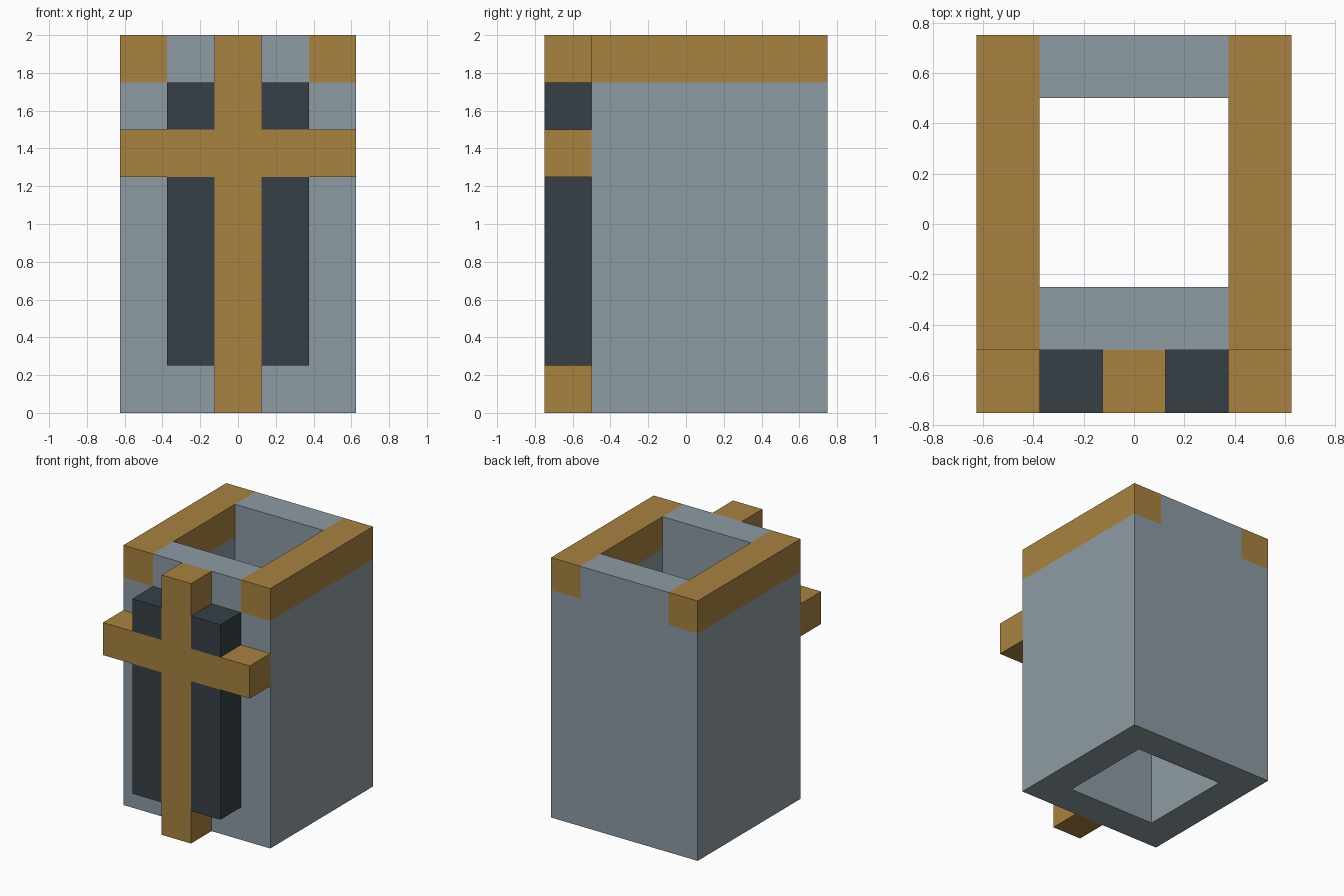
import bpy
import bmesh
from mathutils import Vector

cube = bpy.data.objects.get("Cube")
if cube:
    bpy.data.objects.remove(cube, do_unlink=True)


def material(name, rgb):
    mat = bpy.data.materials.new(name)
    mat.use_nodes = True
    colour = (*rgb, 1)
    mat.diffuse_color = colour
    bsdf = next(n for n in mat.node_tree.nodes if n.type == "BSDF_PRINCIPLED")
    bsdf.inputs["Base Color"].default_value = colour
    return mat


stone = material("blue grey stone", (0.266, 0.328, 0.371))
wood = material("golden wood", (0.392, 0.223, 0.051))
glass = material("dark slate", (0.037, 0.051, 0.063))

B = 0.25                      # width of one building block
HALF_X, HALF_Y = 2.5 * B, 3 * B
WALL_FRONT = -HALF_Y + B      # front plane of the tower


def finish(name, bm, *mats):
    bmesh.ops.recalc_face_normals(bm, faces=bm.faces)
    mesh = bpy.data.meshes.new(name)
    bm.to_mesh(mesh)
    bm.free()
    for mat in mats:
        mesh.materials.append(mat)
    obj = bpy.data.objects.new(name, mesh)
    bpy.context.collection.objects.link(obj)
    return obj


def extrude(bm, faces, offset):
    """Extrude faces and return the new cap."""
    made = bmesh.ops.extrude_face_region(bm, geom=faces, use_keep_orig=False)["geom"]
    verts = [g for g in made if isinstance(g, bmesh.types.BMVert)]
    bmesh.ops.translate(bm, verts=verts, vec=offset)
    return [g for g in made if isinstance(g, bmesh.types.BMFace)]


def grid(bm, us, vs, place, keep):
    """Fill the kept cells of a grid with quads; place maps (u, v) to space."""
    pts = [[bm.verts.new(place(u, v)) for v in vs] for u in us]
    faces = [bm.faces.new((pts[i][j], pts[i + 1][j], pts[i + 1][j + 1], pts[i][j + 1]))
             for i in range(len(us) - 1) for j in range(len(vs) - 1) if keep(i, j)]
    for v in [v for v in bm.verts if not v.link_faces]:
        bm.verts.remove(v)
    return faces


def solid(bm, faces, offset):
    """Turn a sheet of faces into a closed solid."""
    sheet = bmesh.ops.duplicate(bm, geom=faces)["geom"]
    top = extrude(bm, [f for f in sheet if isinstance(f, bmesh.types.BMFace)], offset)
    bmesh.ops.remove_doubles(bm, verts=bm.verts, dist=0.0001)
    return top


# Hollow tower: ring of walls, with a top course raised on it
bm = bmesh.new()
xs = (-HALF_X, -HALF_X + B, HALF_X - B, HALF_X)
ys = (WALL_FRONT, WALL_FRONT + B, HALF_Y - B, HALF_Y)
ring = grid(bm, xs, ys, lambda x, y: (x, y, 0), lambda i, j: (i, j) != (1, 1))
course = solid(bm, ring, Vector((0, 0, 7 * B)))
extrude(bm, course, Vector((0, 0, B)))

# Wooden side rails on the top course
for f in bm.faces:
    c = f.calc_center_median()
    if c.z > 7 * B and abs(c.x) > HALF_X - B - 0.01:
        f.material_index = 1
# Wall ends between the rails meet no open side, so only rail faces matched
finish("tower", bm, stone, wood)

# Cross-shaped wooden frame on the front
bm = bmesh.new()
xs = (-HALF_X, -B / 2, B / 2, HALF_X)
zs = (0, 5 * B, 6 * B, 8 * B)
cross = grid(bm, xs, zs, lambda x, z: (x, -HALF_Y, z), lambda i, j: i == 1 or j == 1)
solid(bm, cross, Vector((0, B, 0)))
finish("cross_frame", bm, wood)

# Dark window panes in the four corners of the cross
for level, low, high in (("lower", B, 5 * B), ("upper", 6 * B, 7 * B)):
    for side, sign in (("left", 1), ("right", -1)):
        bm = bmesh.new()
        xs = sorted((sign * B / 2, sign * B * 1.5))
        pane = grid(bm, xs, (low, high), lambda x, z: (x, -HALF_Y, z), lambda i, j: True)
        solid(bm, pane, Vector((0, B, 0)))
        finish(f"{level}_{side}_pane", bm, glass)
